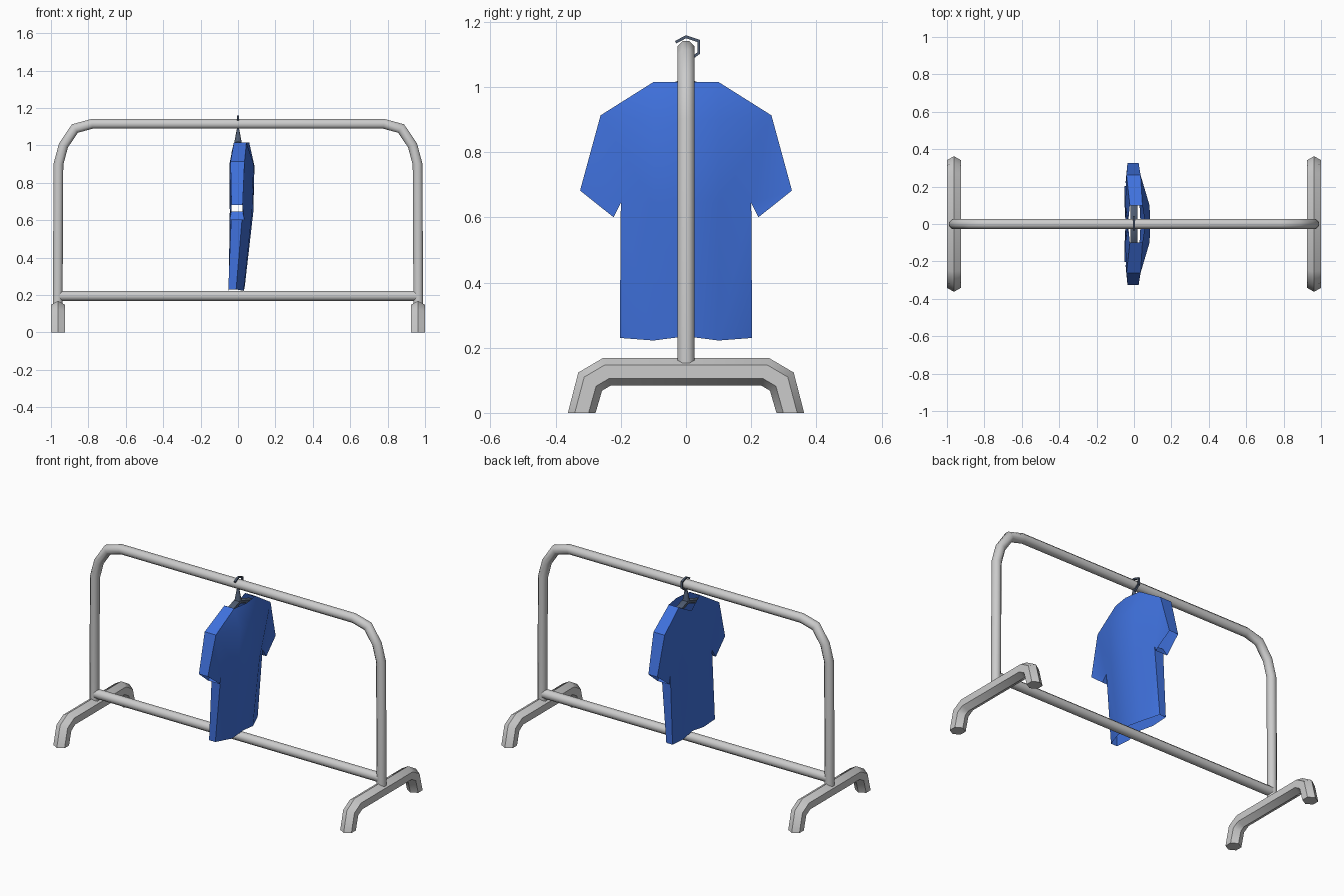
import bpy, bmesh, math
from mathutils import Vector

if "Cube" in bpy.data.objects:
    bpy.data.objects.remove(bpy.data.objects["Cube"])


def material(name, color):
    m = bpy.data.materials.new(name)
    m.diffuse_color = (*color, 1)
    m.use_nodes = True
    m.node_tree.nodes["Principled BSDF"].inputs["Base Color"].default_value = m.diffuse_color
    return m


BLUE = material("blue_cloth", (0.05, 0.165, 0.72))
SLATE = material("dark_slate", (0.08, 0.11, 0.17))


def finish(bm, name, mat=None, angle=50):
    bmesh.ops.recalc_face_normals(bm, faces=bm.faces)
    me = bpy.data.meshes.new(name)
    bm.to_mesh(me)
    bm.free()
    ob = bpy.data.objects.new(name, me)
    bpy.context.collection.objects.link(ob)
    if mat:
        me.materials.append(mat)
    bpy.ops.object.select_all(action='DESELECT')
    ob.select_set(True)
    bpy.context.view_layer.objects.active = ob
    bpy.ops.object.shade_smooth_by_angle(angle=math.radians(angle))
    return ob


def tube(name, pts, normal, ra, rb, sides, end_dirs=None, mat=None, phase=0.0):
    """Mitred tube along a planar path; ra in the path plane, rb along its normal."""
    pts, n = [Vector(p) for p in pts], Vector(normal)
    bm, rings, last = bmesh.new(), [], len(pts) - 1
    for i, p in enumerate(pts):
        d0 = (p - pts[i - 1]).normalized() if i > 0 else (pts[1] - p).normalized()
        d1 = (pts[i + 1] - p).normalized() if i < last else d0
        t = (d0 + d1).normalized()
        k = 1 / max(t.dot(d0), 0.5)
        if end_dirs and i in (0, last):
            t, k = Vector(end_dirs[0 if i == 0 else 1]), 1
        b = n.cross(t)
        rings.append([bm.verts.new(p + b * (k * ra * math.cos(a)) + n * (rb * math.sin(a)))
                      for a in (phase + 2 * math.pi * j / sides for j in range(sides))])
    for r, s in zip(rings, rings[1:]):
        for j in range(sides):
            q = (j + 1) % sides
            bm.faces.new((r[j], r[q], s[q], s[j]))
    bm.faces.new(rings[0])
    bm.faces.new(rings[-1])
    return finish(bm, name, mat)


# Bent upper frame and lower rail
half = [(-0.964, 0, 0.15), (-0.96, 0, 0.9), (-0.933, 0, 1.0),
        (-0.872, 0, 1.09), (-0.78, 0, 1.115)]
path = half + [(-x, y, z) for x, y, z in reversed(half)]
tube("upper_frame", path, (0, 1, 0), 0.028, 0.028, 8, phase=math.pi / 8)
tube("lower_rail", [(-0.96, 0, 0.195), (0.96, 0, 0.195)], (0, 1, 0),
     0.028, 0.028, 8, phase=math.pi / 8)

# Hexagonal bent feet with flat ground cuts
for side, x in (("left", -0.9625), ("right", 0.9625)):
    half = [(x, -0.32, 0.0), (x, -0.294, 0.096), (x, -0.243, 0.126)]
    path = half + [(a, -b, c) for a, b, c in reversed(half)]
    tube(side + "_foot", path, (1, 0, 0), 0.0425, 0.0433, 6,
         end_dirs=((0, 0, 1), (0, 0, -1)))

# Hanger hook, flared neck and sloping arms
tube("hanger_hook", [(0, -0.032, 1.137), (0, 0, 1.154), (0, 0.039, 1.141),
                     (0, 0.039, 1.104), (0, 0.004, 1.078), (0, 0, 1.03)],
     (1, 0, 0), 0.006, 0.008, 4, mat=SLATE, phase=math.pi / 4)
bm = bmesh.new()
bmesh.ops.create_cone(bm, segments=8, radius1=0.022, radius2=0.006, depth=0.085, cap_ends=True)
bmesh.ops.translate(bm, verts=bm.verts, vec=(0, 0, 1.047))
finish(bm, "hanger_neck", SLATE)
tube("hanger_arms", [(0, -0.21, 0.905), (0, -0.1, 0.975), (0, 0, 1.01),
                     (0, 0.1, 0.975), (0, 0.21, 0.905)],
     (1, 0, 0), 0.016, 0.022, 6, mat=SLATE)

# Shirt: half-pattern points as (y, z, chest-side x, back-side x)
P = {
    "hem0": (0, 0.235, -0.045, 0.035), "hem1": (0.1, 0.222, -0.05, 0.03),
    "hem2": (0.203, 0.23, -0.052, -0.01),
    "waist0": (0, 0.645, -0.035, 0.082), "waist1": (0.1, 0.645, -0.044, 0.075),
    "armpit": (0.2, 0.645, -0.035, 0.025),
    "chest0": (0, 0.89, -0.032, 0.088), "chest1": (0.1, 0.9, -0.046, 0.083),
    "shoulder": (0.262, 0.913, -0.04, 0.035),
    "neck0": (0, 0.96, -0.035, 0.06), "neck1": (0.1, 1.015, -0.022, 0.045),
    "cuff_out": (0.325, 0.682, -0.035, 0.025), "cuff_in": (0.222, 0.6, -0.045, 0.035),
}
PANELS = ["hem0 hem1 waist1 waist0", "hem1 hem2 armpit waist1",
          "waist0 waist1 chest1 chest0", "waist1 armpit shoulder chest1",
          "armpit cuff_in cuff_out shoulder", "chest0 chest1 neck1 neck0",
          "chest1 shoulder neck1"]
SEAMS = ["hem2 armpit", "armpit cuff_in", "cuff_out shoulder", "shoulder neck1"]
bm = bmesh.new()
for s in (-1, 1):
    sheets = []
    for k in (2, 3):
        v = {n: bm.verts.new((p[k], s * p[0], p[1])) for n, p in P.items()}
        if k == 3:
            v["neck0"].co.z = 1.015  # back of the neck stays high
        for f in PANELS:
            bm.faces.new([v[n] for n in f.split()])
        sheets.append(v)
    front, back = sheets
    for e in SEAMS:
        a, b = e.split()
        bm.faces.new((front[a], front[b], back[b], back[a]))
bmesh.ops.remove_doubles(bm, verts=bm.verts, dist=0.0005)
finish(bm, "shirt", BLUE, 40)
